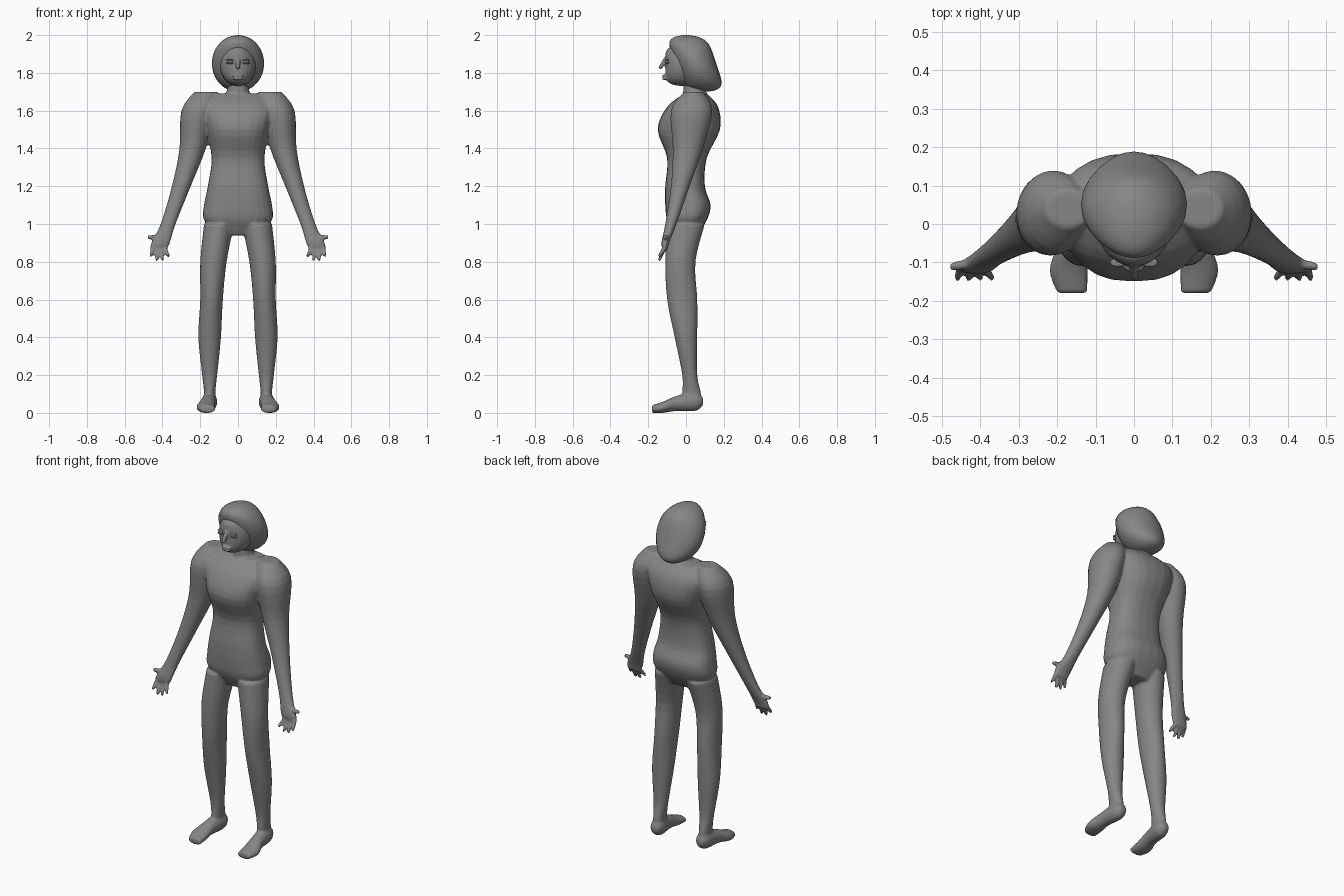
import bpy, bmesh, math
from mathutils import Vector, Matrix

if "Cube" in bpy.data.objects:
    bpy.data.objects.remove(bpy.data.objects["Cube"], do_unlink=True)

shade = .24
grey = bpy.data.materials.new("clay grey")
grey.use_nodes = True
grey.diffuse_color = (shade, shade, shade, 1)
grey.node_tree.nodes["Principled BSDF"].inputs["Base Color"].default_value = grey.diffuse_color


def blend(stations, steps=4):
    """Fill in stations along a smooth curve through the given ones."""
    keys = [Vector(station) for station in stations]
    filled = []
    for i in range(len(keys) - 1):
        start, end = keys[i], keys[i + 1]
        leave = (end - keys[max(i - 1, 0)]) / 2
        arrive = (keys[min(i + 2, len(keys) - 1)] - start) / 2
        for step in range(steps):
            t = step / steps
            ease = t * t * (3 - 2 * t)
            filled.append(start.lerp(end, ease) + leave * (t * (1 - t) ** 2)
                          - arrive * (t * t * (1 - t)))
    return filled + [keys[-1]]


def loft(bm, stations, side=1, power=2, along="z", sides=24):
    """Skin closed rings; each station is (x, y, z, half width, half depth)."""
    rings = []
    for x, y, z, wide, deep in blend(stations):
        ring = []
        for i in range(sides):
            angle = math.tau * i / sides
            c, s = math.cos(angle), math.sin(angle)
            u = wide * math.copysign(abs(c) ** (2 / power), c)
            v = deep * math.copysign(abs(s) ** (2 / power), s)
            if along == "z":
                point = (side * (x + u), y + v, z)
            else:
                point = (side * (x + u), y, z + v)
            ring.append(bm.verts.new(point))
        rings.append(ring)
    for low, high in zip(rings, rings[1:]):
        for i in range(sides):
            j = (i + 1) % sides
            bm.faces.new((low[i], low[j], high[j], high[i]))
    bm.faces.new(rings[0])
    bm.faces.new(rings[-1])


def egg(bm, centre, size, lean=0, rows=12):
    """Upright egg, round from the front and fuller from the side."""
    stations = []
    for i in range(rows + 1):
        t = math.sin(math.radians(85) * (2 * i / rows - 1))
        stations.append((centre[0], centre[1] + lean * t, centre[2] + size[2] * t,
                         size[0] * math.sqrt(1 - t ** 2), size[1] * math.sqrt(1 - t ** 6)))
    loft(bm, stations)


def ball(bm, centre, size):
    place = Matrix.Translation(centre) @ Matrix.Diagonal((*size, 1))
    bmesh.ops.create_uvsphere(bm, u_segments=12, v_segments=8, radius=1, matrix=place)


def rod(bm, start, end, radius, side=1):
    """Tapered rod with a rounded tip."""
    a, b = (Vector((side * x, y, z)) for x, y, z in (start, end))
    tip = radius * .75
    turn = (b - a).to_track_quat("Z", "Y").to_matrix().to_4x4()
    bmesh.ops.create_cone(bm, cap_ends=True, segments=12, radius1=radius, radius2=tip,
                          depth=(b - a).length, matrix=Matrix.Translation((a + b) / 2) @ turn)
    ball(bm, b, (tip, tip, tip))


def finish(name, bm, voxel=0):
    """Make the object; a voxel size fuses its overlapping pieces into one skin."""
    bmesh.ops.recalc_face_normals(bm, faces=bm.faces)
    mesh = bpy.data.meshes.new(name)
    bm.to_mesh(mesh)
    bm.free()
    mesh.materials.append(grey)
    obj = bpy.data.objects.new(name, mesh)
    bpy.context.collection.objects.link(obj)
    for polygon in mesh.polygons:
        polygon.use_smooth = True
    if voxel:
        fuse = obj.modifiers.new("fuse", "REMESH")
        fuse.mode, fuse.voxel_size, fuse.use_smooth_shade = "VOXEL", voxel, True
        soften = obj.modifiers.new("soften", "SMOOTH")
        soften.iterations = 3


# Torso as (height, half width, front, back), and neck
body = bmesh.new()
torso = [
    (.94, .1, -.06, .06), (1.02, .18, -.1, .11), (1.1, .18, -.11, .13), (1.2, .16, -.11, .1),
    (1.35, .14, -.1, .11), (1.5, .17, -.15, .18), (1.62, .2, -.1, .17), (1.69, .14, -.01, .11)]
loft(body, [(0, (front + back) / 2, z, wide, (back - front) / 2)
            for z, wide, front, back in torso], power=2.5)
rod(body, (0, .05, 1.65), (0, .04, 1.75), .07)

# Limbs, fused with the torso
arm = [
    (.17, .04, 1.7, .06, .05), (.21, .03, 1.6, .09, .11), (.24, .01, 1.4, .07, .08),
    (.3, -.03, 1.2, .05, .05), (.37, -.08, 1, .04, .03), (.41, -.11, .9, .05, .02),
    (.42, -.11, .86, .04, .01)]
leg = [
    (.1, 0, 1, .08, .1), (.13, -.03, .8, .07, .08), (.14, -.02, .6, .06, .08),
    (.15, 0, .4, .06, .06), (.15, .02, .2, .04, .04), (.15, .03, .1, .03, .05),
    (.15, .03, .04, .04, .04)]
foot = [
    (.15, .09, .06, .02, .02), (.15, .05, .06, .04, .05), (.16, -.05, .05, .04, .04),
    (.17, -.12, .03, .05, .03), (.16, -.18, .02, .04, .02)]
for side in (1, -1):
    loft(body, arm, side)
    loft(body, leg, side)
    loft(body, foot, side, along="y")
    for i in range(4):
        knuckle = (.39 + .02 * i, -.11, .88)
        fingertip = (.37 + .03 * i, -.14, .81 + .01 * (i - 1.5) ** 2)
        rod(body, knuckle, fingertip, .012, side)
    rod(body, (.4, -.1, .93), (.47, -.11, .93), .015, side)
finish("body", body, voxel=.007)

# Face with nose and lips
face = bmesh.new()
egg(face, (0, -.01, 1.84), (.095, .1, .11))
rod(face, (0, -.1, 1.88), (0, -.135, 1.83), .014)
for lip in (1.77, 1.784):
    ball(face, (0, -.11, lip), (.03, .016, .009))
finish("face", face, voxel=.004)

# Eyes with lids above and below
for side, name in ((1, "left_eye"), (-1, "right_eye")):
    eye = bmesh.new()
    x, y, z = side * .042, -.1, 1.86
    ball(eye, (x, y, z), (.017, .012, .009))
    for lift in (.009, -.009):
        ball(eye, (x, y, z + lift), (.021, .012, .004))
    finish(name, eye)

# Hair: bobbed cap, leaning forward at the top
hair = bmesh.new()
egg(hair, (0, .05, 1.85), (.138, .11, .15), lean=-.05)
finish("hair", hair)
